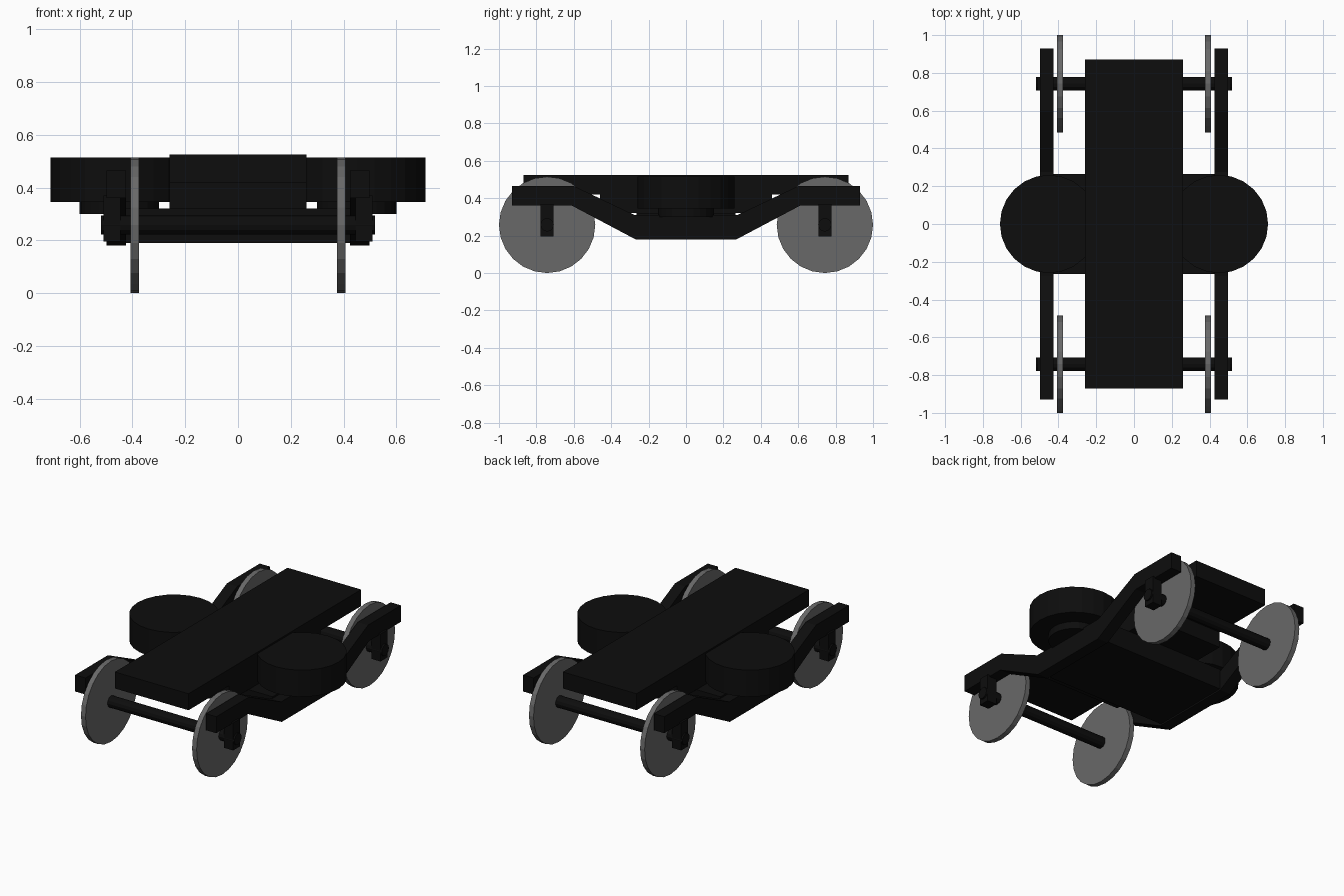
import bpy, bmesh, math
from mathutils import Matrix

if "Cube" in bpy.data.objects:
    bpy.data.objects.remove(bpy.data.objects["Cube"])


def material(name, v):
    m = bpy.data.materials.new(name)
    m.diffuse_color = (v, v, v, 1)
    m.use_nodes = True
    m.node_tree.nodes["Principled BSDF"].inputs["Base Color"].default_value = m.diffuse_color
    return m


BLACK = material("black paint", 0.004)
STEEL = material("grey steel", 0.14)


def finish(name, bm, mat):
    bmesh.ops.recalc_face_normals(bm, faces=bm.faces[:])
    me = bpy.data.meshes.new(name)
    bm.to_mesh(me)
    bm.free()
    me.materials.append(mat)
    ob = bpy.data.objects.new(name, me)
    bpy.context.collection.objects.link(ob)
    return ob


def box(name, x0, x1, y0, y1, z0, z1):
    bm = bmesh.new()
    bmesh.ops.create_cube(bm, size=1)
    for v in bm.verts:
        v.co.x = x0 + (v.co.x + .5) * (x1 - x0)
        v.co.y = y0 + (v.co.y + .5) * (y1 - y0)
        v.co.z = z0 + (v.co.z + .5) * (z1 - z0)
    return finish(name, bm, BLACK)


def cylinder(name, centre, r, depth, axis, sides, mat):
    bm = bmesh.new()
    rot = Matrix.Rotation(math.pi / 2, 4, 'Y') if axis == 'X' else Matrix()
    bmesh.ops.create_cone(bm, cap_ends=True, segments=sides, radius1=r, radius2=r,
                          depth=depth, matrix=Matrix.Translation(centre) @ rot)
    return finish(name, bm, mat)


def side_frame(name, x0, x1):
    # cranked side beam, mirrored front to back
    top = [(.93, .465), (.60, .465), (.275, .31)]
    bottom = [(.27, .18), (.61, .36), (.93, .36)]
    pts = top + [(-y, z) for y, z in reversed(top)]
    pts += [(-y, z) for y, z in reversed(bottom)] + bottom
    bm = bmesh.new()
    face = bm.faces.new([bm.verts.new((x0, y, z)) for y, z in pts])
    ext = bmesh.ops.extrude_face_region(bm, geom=[face])
    for g in ext["geom"]:
        if isinstance(g, bmesh.types.BMVert):
            g.co.x = x1
    return finish(name, bm, BLACK)


# central deck, block below it and bottom cross plate
box("top_beam", -.26, .26, -.87, .87, .42, .525)
box("centre_block", -.26, .26, -.46, .46, .32, .42)
box("cross_plate", -.43, .43, -.265, .265, .19, .32)

# side frames and round spring bags
for s, side in ((-1, "left"), (1, "right")):
    side_frame("side_frame_" + side, *sorted((s * .425, s * .498)))
    cylinder("air_spring_" + side, (s * .45, 0, .43), .26, .17, 'Z', 24, BLACK)
    cylinder("spring_seat_" + side, (s * .45, 0, .325), .15, .05, 'Z', 24, BLACK)

# wheelsets with hanging axle boxes
for e, end in ((-1, "front"), (1, "rear")):
    y = e * .7425
    cylinder("axle_" + end, (0, y, .2575), .036, 1.04, 'X', 12, BLACK)
    for s, side in ((-1, "left"), (1, "right")):
        tag = end + "_" + side
        cylinder("wheel_" + tag, (s * .392, y, .2575), .2575, .032, 'X', 24, STEEL)
        a, b = sorted((s * .445, s * .51))
        box("axle_box_" + tag, a, b, y - .035, y + .035, .195, .37)
